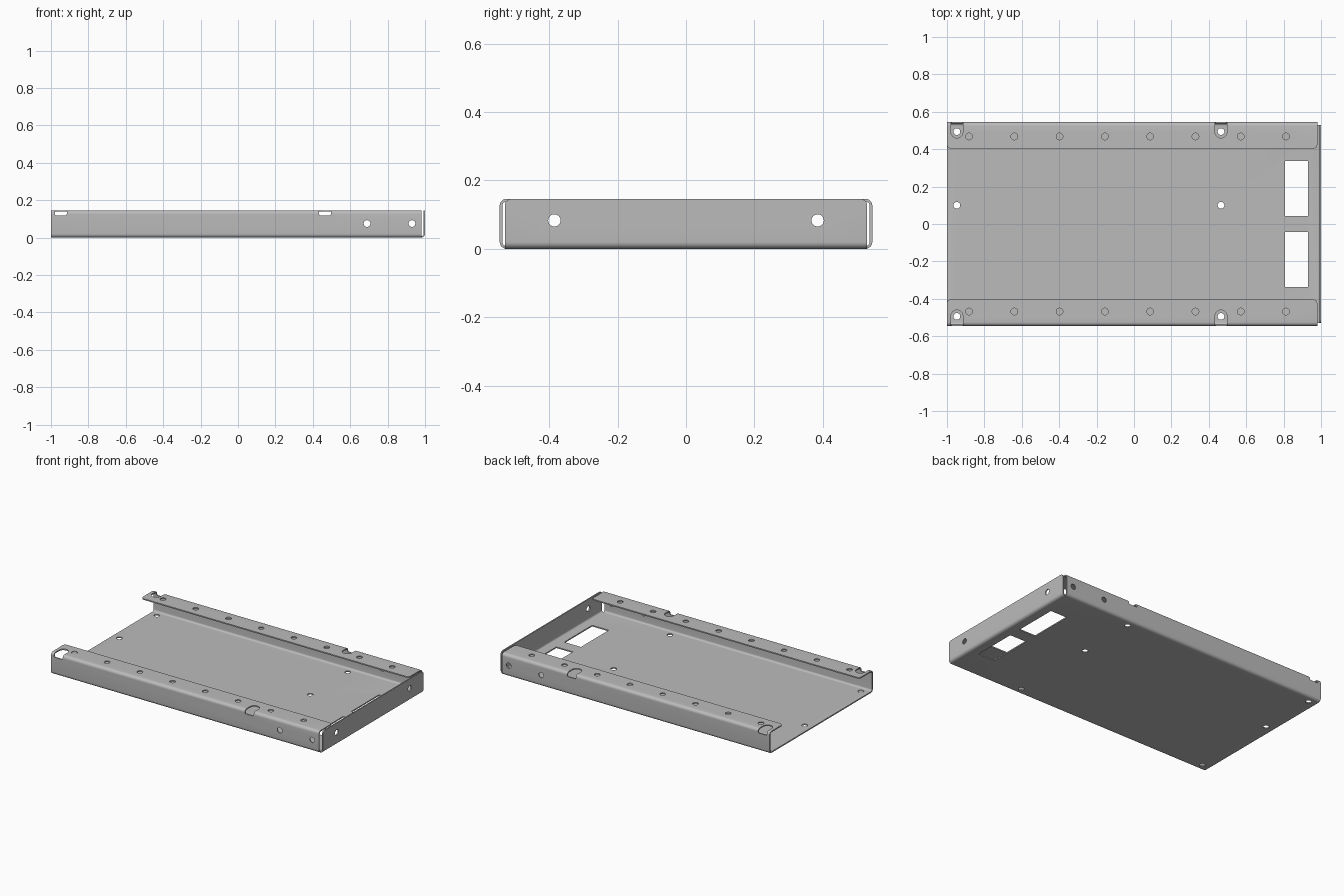
import bpy, bmesh, math
from mathutils import Vector, Matrix

if "Cube" in bpy.data.objects:
    bpy.data.objects.remove(bpy.data.objects["Cube"], do_unlink=True)

W, H, T, R = 0.545, 0.146, 0.008, 0.02   # half width, height, sheet gauge, bend radius
X0, X1 = -1.0, 0.98                      # tray ends
HOLE = 0.018

steel = bpy.data.materials.new("plain steel grey")
steel.use_nodes = True
steel.diffuse_color = (0.5, 0.5, 0.5, 1)
steel.node_tree.nodes["Principled BSDF"].inputs["Base Color"].default_value = (0.5, 0.5, 0.5, 1)


def sheet_outline(path, steps=6):
    """Closed section of a sheet bent along a path; the path is its outer face, inside is to the left."""
    pts = [Vector(p) for p in path]
    outer, inner = [], []
    for i, p in enumerate(pts):
        a = (p - pts[i - 1]).normalized() if i else (pts[1] - p).normalized()
        b = (pts[i + 1] - p).normalized() if i < len(pts) - 1 else a
        na = Vector((-a.y, a.x))
        if a.dot(b) > 0.9:
            outer.append(p)
            inner.append(p + na * T)
            continue
        centre = p - a * R + b * R
        for k in range(steps + 1):
            ang = math.pi / 2 * k / steps
            d = -na * math.cos(ang) + a * math.sin(ang)
            outer.append(centre + d * R)
            inner.append(centre + d * (R - T))
    return outer + inner[::-1]


def extrude(bm, pts, place, vec):
    """Extrude a 2D outline, put in space by place, along vec."""
    face = bm.faces.new([bm.verts.new(place(p)) for p in pts])
    top = bmesh.ops.extrude_face_region(bm, geom=[face])["geom"]
    verts = [v for v in top if isinstance(v, bmesh.types.BMVert)]
    bmesh.ops.translate(bm, verts=verts, vec=vec)
    return verts


def round_corners(bm, test, radius):
    edges = [e for e in bm.edges if test(e)]
    bmesh.ops.bevel(bm, geom=edges, offset=radius, offset_type='OFFSET',
                    segments=6, profile=0.5, affect='EDGES')


def finish(bm, name):
    bmesh.ops.recalc_face_normals(bm, faces=bm.faces)
    me = bpy.data.meshes.new(name)
    bm.to_mesh(me)
    bm.free()
    ob = bpy.data.objects.new(name, me)
    me.materials.append(steel)
    bpy.context.collection.objects.link(ob)
    return ob


def drill(bm, centre, axis='Z', depth=0.06):
    rot = {'Z': Matrix(), 'X': Matrix.Rotation(math.pi / 2, 4, 'Y'),
           'Y': Matrix.Rotation(math.pi / 2, 4, 'X')}[axis]
    bmesh.ops.create_cone(bm, cap_ends=True, segments=24, radius1=HOLE, radius2=HOLE,
                          depth=depth, matrix=Matrix.Translation(centre) @ rot)


def cut(ob, bm):
    cutter = finish(bm, ob.name + "_cutter")
    cutter.hide_render = True
    mod = ob.modifiers.new("cut", 'BOOLEAN')
    mod.operation, mod.solver, mod.object = 'DIFFERENCE', 'EXACT', cutter
    bpy.ops.object.select_all(action='DESELECT')
    bpy.context.view_layer.objects.active = ob
    ob.select_set(True)
    bpy.ops.object.modifier_apply(modifier=mod.name)
    bpy.data.objects.remove(cutter, do_unlink=True)
    bpy.ops.object.shade_smooth_by_angle(angle=math.radians(30))


# Tray: floor, two side walls and two inward flanges, bent from one sheet
LIP = 0.404
bm = bmesh.new()
section = sheet_outline([(-LIP, H), (-W, H), (-W, 0), (W, 0), (W, H), (LIP, H)])
extrude(bm, section, lambda p: (X0, p.x, p.y), (X1 - X0, 0, 0))


def lip_corner(e):
    a, b = (v.co for v in e.verts)
    return abs(a.z - b.z) > T / 2 and all(abs(abs(c.y) - LIP) < 1e-4 for c in (a, b)) \
        and abs(a.x - b.x) < 1e-4


round_corners(bm, lip_corner, 0.02)
tray = finish(bm, "tray")

# Openings in the tray
bm = bmesh.new()
slots_x = (-0.947, 0.465)
for s in (-1, 1):
    for i in range(8):                                   # flange holes
        drill(bm, (-0.882 + i * 0.2421, s * 0.468, H))
    for x in (0.69, 0.93):                               # wall holes
        drill(bm, (x, s * W, 0.075), 'Y')
    bmesh.ops.create_cube(bm, size=1, matrix=Matrix.Translation((0.868, s * 0.189, 0))
                          @ Matrix.Diagonal((0.123, 0.294, 0.06, 1)))   # floor windows
    for x in slots_x:                                    # round-ended slots over the top bend
        drill(bm, (x, s * 0.494, 0))
        arc = [(x + 0.032 * math.cos(t), s * (0.492 - 0.032 * math.sin(t)))
               for t in (math.pi * k / 16 for k in range(17))]
        outline = arc + [(x - 0.032, s * 0.6), (x + 0.032, s * 0.6)]
        extrude(bm, outline, lambda p: (p[0], p[1], 0.118), (0, 0, 0.08))
for x in slots_x:                                        # centre floor holes
    drill(bm, (x, 0.1, 0))


def slot_bottom(e):
    a, b = (v.co for v in e.verts)
    return all(abs(c.z - 0.118) < 1e-4 for c in (a, b)) and abs(a.y - b.y) > 0.05 \
        and abs(a.x - b.x) < 1e-4 and abs(a.y + b.y) > 0.9


round_corners(bm, slot_bottom, 0.012)
cut(tray, bm)

# End plate: bent up from the floor, standing just clear of the side walls
E = 0.53
bm = bmesh.new()
section = sheet_outline([(X1 - 0.002, 0), (1, 0), (1, H)])
extrude(bm, section[1:-1], lambda p: (p.x, -E, p.y), (0, 2 * E, 0))


def plate_corner(e):
    a, b = (v.co for v in e.verts)
    return abs(a.z - H) < 1e-4 and abs(b.z - H) < 1e-4 and abs(a.y - b.y) < 1e-4


round_corners(bm, plate_corner, 0.02)
end_plate = finish(bm, "end_plate")
bm = bmesh.new()
for s in (-1, 1):
    drill(bm, (1, s * 0.385, 0.083), 'X')
cut(end_plate, bm)
